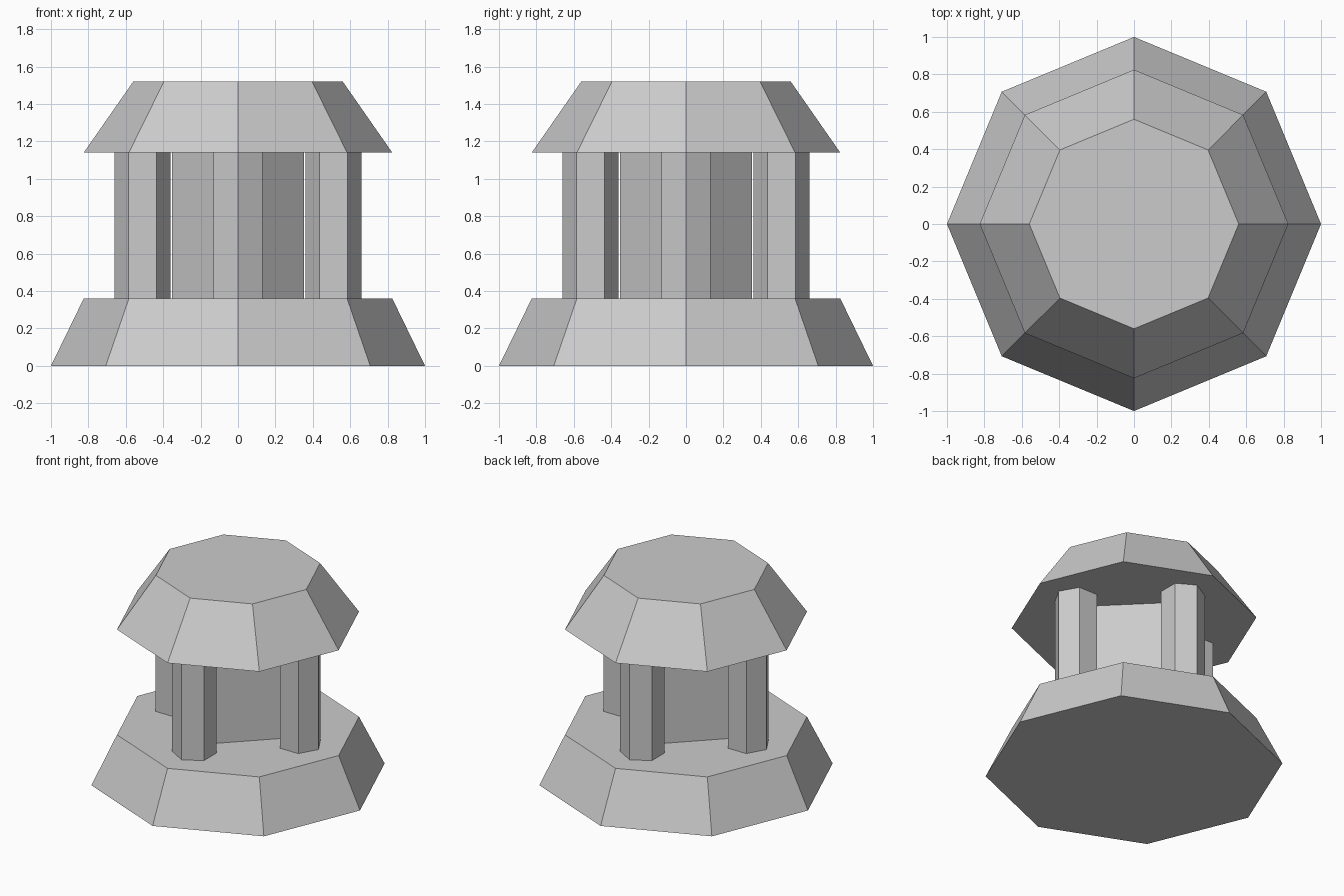
import bpy
import bmesh
from math import cos, sin, pi

default_cube = bpy.data.objects.get("Cube")
if default_cube:
    bpy.data.objects.remove(default_cube, do_unlink=True)

# Single stone colour
stone = bpy.data.materials.new("light_grey_stone")
stone.use_nodes = True
GREY = (0.6, 0.6, 0.6, 1)
stone.diffuse_color = GREY
stone.node_tree.nodes["Principled BSDF"].inputs["Base Color"].default_value = GREY

BASE_TOP, ROOF_BOTTOM, ROOF_TOP = 0.36, 1.14, 1.52


def frustum(name, sides, r_bottom, r_top, z0, z1, centre=(0, 0), turn=0):
    """Closed flat-faced prism or frustum with its first corner at angle turn."""
    bm = bmesh.new()
    rings = []
    for r, z in ((r_bottom, z0), (r_top, z1)):
        angles = [turn + 2 * pi * i / sides for i in range(sides)]
        rings.append([bm.verts.new((r * cos(a), r * sin(a), z)) for a in angles])
    low, high = rings
    bm.faces.new(low[::-1])
    bm.faces.new(high)
    for i in range(sides):
        j = (i + 1) % sides
        bm.faces.new((low[i], low[j], high[j], high[i]))
    mesh = bpy.data.meshes.new(name)
    bm.to_mesh(mesh)
    bm.free()
    mesh.materials.append(stone)
    obj = bpy.data.objects.new(name, mesh)
    obj.location = (*centre, 0)
    bpy.context.collection.objects.link(obj)
    return obj


# Octagonal base and roof
frustum("base", 8, 1, 0.825, 0, BASE_TOP)
frustum("roof", 8, 0.825, 0.56, ROOF_BOTTOM, ROOF_TOP)

# Square core, corners facing the pillars
frustum("core", 4, 0.352, 0.352, BASE_TOP, ROOF_BOTTOM)

# Hexagonal pillars, each with a corner pointing outward
for side, name in enumerate(("left", "back", "right", "front")):
    a = side * pi / 2
    frustum(name + "_pillar", 6, 0.15, 0.15, BASE_TOP, ROOF_BOTTOM,
            (0.51 * cos(a), 0.51 * sin(a)), a)
